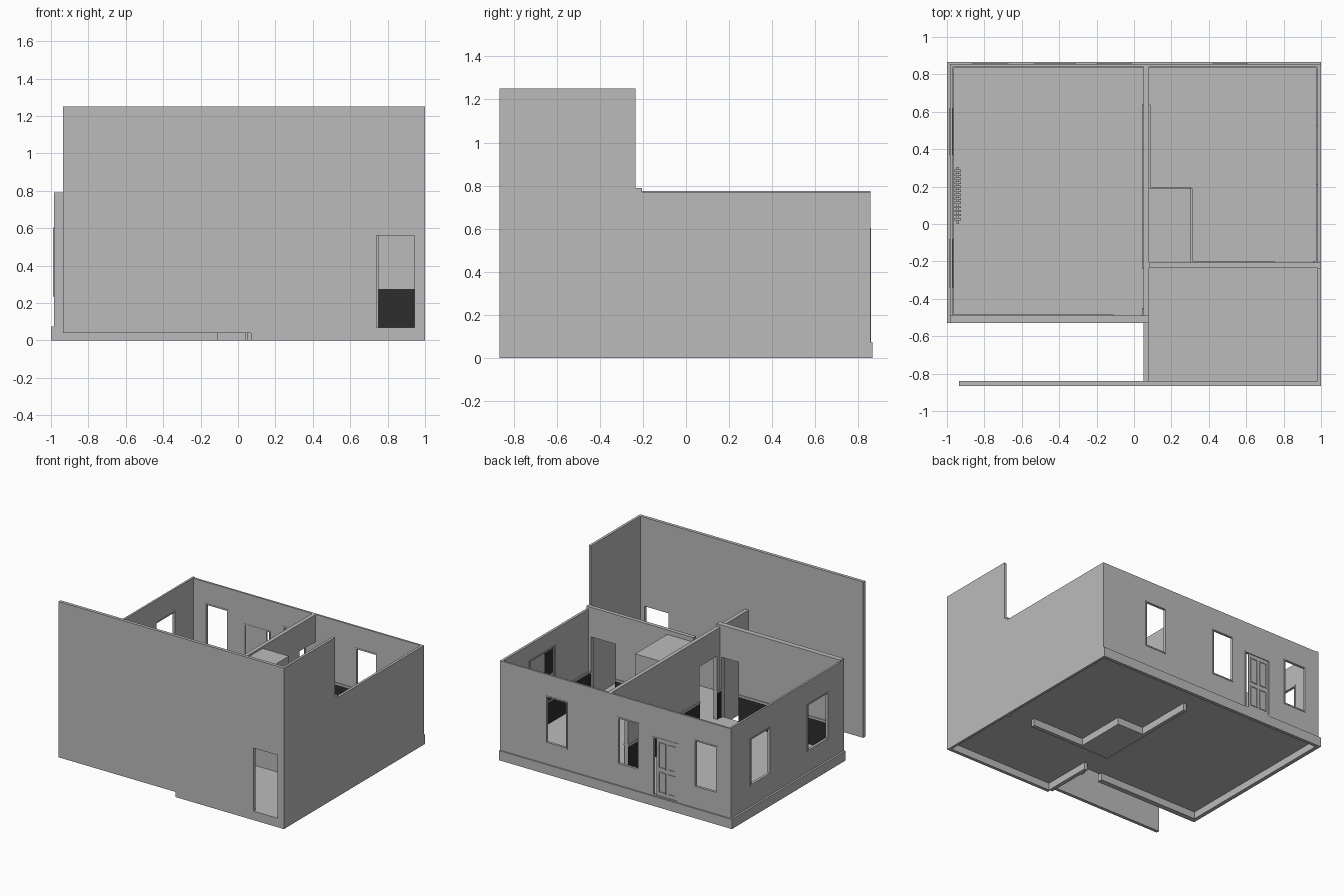
import bpy, bmesh

if "Cube" in bpy.data.objects:
    bpy.data.objects.remove(bpy.data.objects["Cube"])


def material(name, v):
    m = bpy.data.materials.new(name)
    m.diffuse_color = (v, v, v, 1)
    m.use_nodes = True
    m.node_tree.nodes["Principled BSDF"].inputs["Base Color"].default_value = m.diffuse_color
    return m


GREY = material("plain_grey", 0.5)
DARK = material("charcoal", 0.027)


def finish(bm, name, mat):
    bmesh.ops.recalc_face_normals(bm, faces=bm.faces)
    me = bpy.data.meshes.new(name)
    bm.to_mesh(me)
    bm.free()
    me.materials.append(mat)
    ob = bpy.data.objects.new(name, me)
    bpy.context.collection.objects.link(ob)
    return ob


def box(name, x0, x1, y0, y1, z0, z1, mat=GREY):
    bm = bmesh.new()
    bmesh.ops.create_cube(bm, size=1)
    for v in bm.verts:
        v.co = (x0 + (v.co.x + .5) * (x1 - x0),
                y0 + (v.co.y + .5) * (y1 - y0),
                z0 + (v.co.z + .5) * (z1 - z0))
    return finish(bm, name, mat)


def wall(name, axis, a0, a1, t0, t1, z0, z1, holes=(), mat=GREY):
    """Upright panel along x or y, from t0 to t1 thick, with (a0, a1, z0, z1) holes."""
    def clip(vals, lo, hi):
        return sorted({lo, hi} | {v for v in vals if lo < v < hi})
    us = clip([v for h in holes for v in h[:2]], a0, a1)
    zs = clip([v for h in holes for v in h[2:]], z0, z1)
    bm = bmesh.new()
    cache = {}

    def vert(u, z):
        if (u, z) not in cache:
            cache[u, z] = bm.verts.new((u, t0, z) if axis == "x" else (t0, u, z))
        return cache[u, z]

    for u, u2 in zip(us, us[1:]):
        for z, z2 in zip(zs, zs[1:]):
            cu, cz = (u + u2) / 2, (z + z2) / 2
            if not any(h[0] < cu < h[1] and h[2] < cz < h[3] for h in holes):
                bm.faces.new([vert(u, z), vert(u2, z), vert(u2, z2), vert(u, z2)])
    for v in [v for v in bm.verts if not v.link_faces]:
        bm.verts.remove(v)
    ext = bmesh.ops.extrude_face_region(bm, geom=bm.faces[:], use_keep_orig=True)
    for v in ext["geom"]:
        if isinstance(v, bmesh.types.BMVert):
            v.co[1 if axis == "x" else 0] += t1 - t0
    return finish(bm, name, mat)


def wainscot(name, axis, a0, a1, t, side, holes=()):
    """Dark lower lining with a grey rail on top, on the face at t."""
    wall(name + "_wainscot", axis, a0, a1, t, t + side * .004, .07, .275, holes, DARK)
    wall(name + "_rail", axis, a0, a1, t, t + side * .007, .275, .29, holes)


# Openings
WZ = (.235, .605)
back_windows = [(.42, .61) + WZ, (-.20, -.01) + WZ, (-.87, -.67) + WZ]
back_holes = back_windows + [(-.535, -.31, .075, .535)]
left_windows = [(.37, .62) + WZ, (-.34, -.08) + WZ]
front_holes = [(.74, .945, .07, .56), (-.935, .07, 0, .04)]
room_door = [(.75, .96, 0, .56)]
mid_holes = [(-.45, -.24, 0, .56), (.64, .835, 0, .56)]
porch_door = [(-.11, .04, 0, .54)]

# Outer walls
wall("front_wall", "x", -.935, 1, -.865, -.84, 0, 1.25, front_holes)
wall("right_wall", "y", -.865, .855, .98, 1, 0, 1.25,
     [(-.235, -.205, .79, 1.25), (-.205, .855, .77, 1.25)])
wall("back_wall", "x", -.985, 1, .84, .855, 0, .77, back_holes)
wall("left_wall", "y", -.53, .855, -.985, -.97, 0, .775, left_windows)
wall("porch_wall", "x", -.985, .08, -.53, -.49, 0, .79, porch_door)

# Inner walls and closet
wall("middle_wall", "y", -.84, .84, .05, .08, 0, .77, mid_holes)
wall("partition_wall", "x", .08, .98, -.235, -.205, 0, .79, room_door)
box("closet", .08, .305, -.205, .19, 0, .755)

# Plinth outside the left and back walls
box("back_plinth", -1, 1, .855, .865, 0, .075)
box("left_plinth", -1, -.985, -.53, .865, 0, .075)

# Floors
box("left_floor", -.975, .065, -.51, .845, .055, .07)
box("right_floor", .065, .985, -.845, .845, .055, .07)

# Dark lower lining in the two rear rooms
wainscot("left_room_back", "x", -.97, .05, .84, -1, back_holes)
wainscot("left_room_side", "y", -.49, .84, -.97, 1, left_windows)
wainscot("left_room_front", "x", -.97, .05, -.49, 1, porch_door)
wainscot("left_room_middle", "y", -.49, .84, .05, -1, mid_holes)
wainscot("right_room_back", "x", .08, .98, .84, -1, back_holes)
wainscot("right_room_side", "y", -.205, .84, .98, -1)
wainscot("right_room_middle", "y", .19, .84, .08, 1, mid_holes)
wainscot("right_room_partition", "x", .305, .98, -.205, 1, room_door)
wainscot("closet_side", "y", -.205, .19, .305, 1)
wainscot("closet_end", "x", .08, .305, .19, 1)


# Slim frames inside the windows and the back door
def frame(name, axis, hole, t0, t1, w=.01):
    a0, a1, z0, z1 = hole
    wall(name, axis, a0, a1, t0, t1, z0, z1, [(a0 + w, a1 - w, z0 + w, z1 - w)])


for i, h in enumerate(back_holes):
    frame(f"back_frame_{i}", "x", h, .838, .858)
for i, h in enumerate(left_windows):
    frame(f"left_frame_{i}", "y", h, -.988, -.968)

# Panelled back door
box("back_door", -.525, -.345, .842, .852, .085, .525)
for x0 in (-.508, -.426):
    for z0, z1 in ((.11, .27), (.30, .50)):
        frame("door_panel", "x", (x0, x0 + .064, z0, z1), .85, .857, .008)

# Blocked window on the inside of the right wall
frame("blocked_window_frame", "y", (.21, .53, .24, .65), .974, .981)
box("blocked_window_dark", .976, .981, .24, .34, .45, .63, DARK)

# Ribbed radiator by the left wall
for i in range(13):
    y = .02 + i * .0215
    box("radiator_rib", -.96, -.925, y, y + .013, .09, .27)
for z in (.11, .24):
    box("radiator_pipe", -.95, -.935, 0, .305, z, z + .015)
